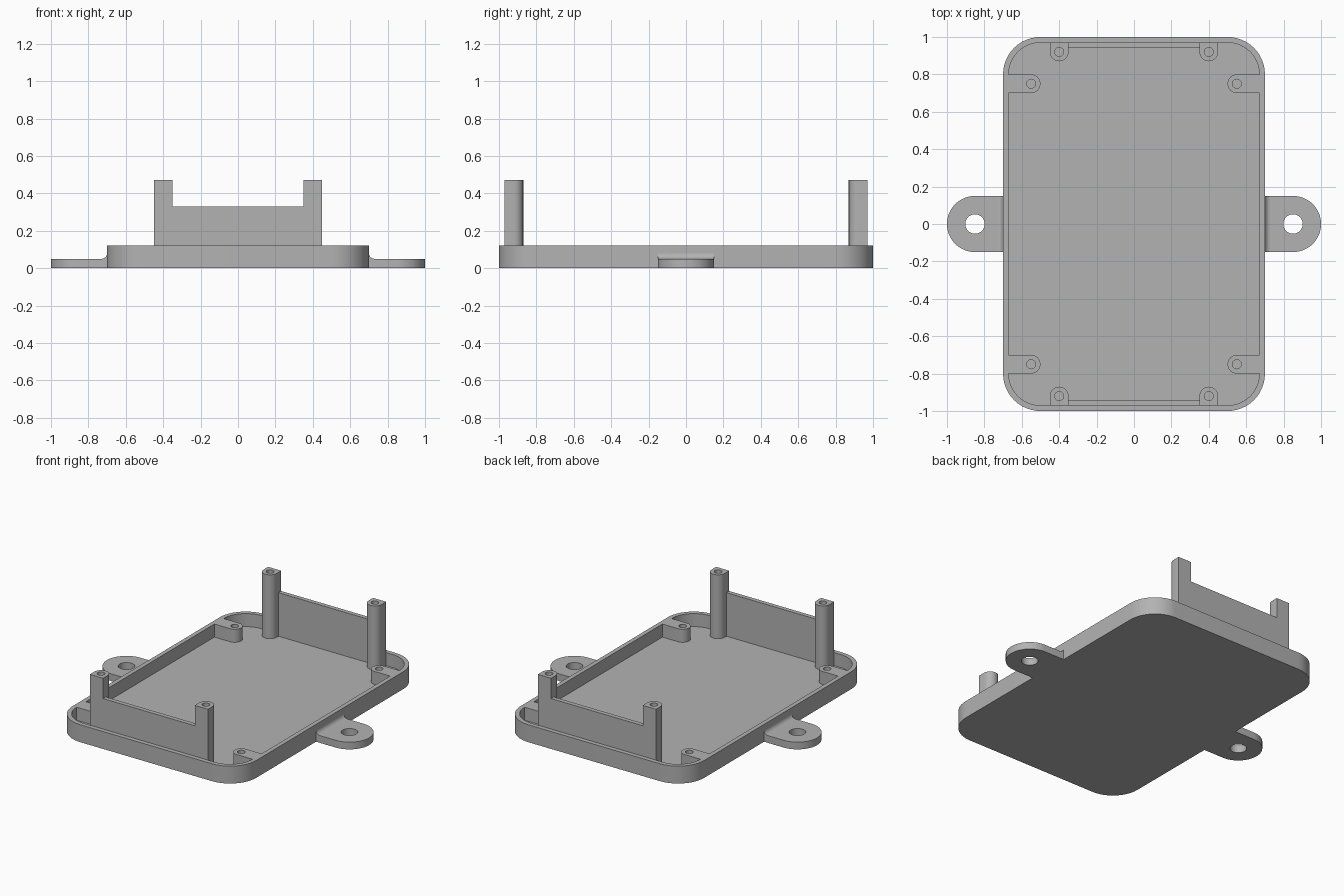
import bpy, bmesh
from math import sin, cos, pi

if "Cube" in bpy.data.objects:
    bpy.data.objects.remove(bpy.data.objects["Cube"])

GREY = bpy.data.materials.new("plain grey")
GREY.use_nodes = True
GREY.diffuse_color = (0.45, 0.45, 0.45, 1)
GREY.node_tree.nodes["Principled BSDF"].inputs["Base Color"].default_value = (0.45, 0.45, 0.45, 1)


def arc(cx, cy, r, start, end, steps=12):
    angles = [start + (end - start) * i / steps for i in range(steps + 1)]
    return [(cx + r * cos(a), cy + r * sin(a)) for a in angles]


def rounded_rect(hx, hy, r):
    x, y = hx - r, hy - r
    return (arc(x, y, r, 0, pi / 2) + arc(-x, y, r, pi / 2, pi)
            + arc(-x, -y, r, pi, 1.5 * pi) + arc(x, -y, r, 1.5 * pi, 2 * pi))


def prism(name, outline, low, high, axis="z"):
    """Extrude a closed outline along z, or an x-z outline along y."""
    bm = bmesh.new()
    place = (lambda a, b: (a, b, low)) if axis == "z" else (lambda a, b: (a, low, b))
    face = bm.faces.new([bm.verts.new(place(a, b)) for a, b in outline])
    moved = bmesh.ops.extrude_face_region(bm, geom=[face])["geom"]
    shift = (0, 0, high - low) if axis == "z" else (0, high - low, 0)
    bmesh.ops.translate(bm, vec=shift, verts=[v for v in moved if isinstance(v, bmesh.types.BMVert)])
    bmesh.ops.recalc_face_normals(bm, faces=bm.faces)
    mesh = bpy.data.meshes.new(name)
    bm.to_mesh(mesh)
    bm.free()
    mesh.materials.append(GREY)
    obj = bpy.data.objects.new(name, mesh)
    bpy.context.collection.objects.link(obj)
    return obj


def activate(obj):
    bpy.ops.object.select_all(action="DESELECT")
    obj.select_set(True)
    bpy.context.view_layer.objects.active = obj


def cut(obj, outline, low, high):
    cutter = prism("cutter", outline, low, high)
    cutter.hide_render = True
    mod = obj.modifiers.new("cut", "BOOLEAN")
    mod.operation, mod.solver, mod.object = "DIFFERENCE", "EXACT", cutter
    activate(obj)
    bpy.ops.object.modifier_apply(modifier=mod.name)
    bpy.data.objects.remove(cutter)


def finish(obj, mirror_x=False, mirror_y=False):
    activate(obj)
    if mirror_x or mirror_y:
        mod = obj.modifiers.new("mirror", "MIRROR")
        mod.use_axis = (mirror_x, mirror_y, False)
        mod.use_mirror_merge = False
        bpy.ops.object.modifier_apply(modifier=mod.name)
    bpy.ops.object.shade_smooth_by_angle()


def circle(x, y, r):
    return arc(x, y, r, 0, 2 * pi, 32)[:-1]


FLOOR, RIM, PANEL_TOP, POST_TOP, LUG_TOP = 0.03, 0.12, 0.33, 0.47, 0.05

# Open tray with rounded corners
tray = prism("tray", rounded_rect(0.7, 1, 0.2), 0, RIM)
cut(tray, rounded_rect(0.67, 0.97, 0.17), FLOOR, RIM + 0.1)
finish(tray)

# Low screw bosses growing out of the long walls
bosses = prism("screw_bosses", [(0.67, 0.7), (0.67, 0.8)] + arc(0.55, 0.75, 0.05, pi / 2, 1.5 * pi), FLOOR, RIM)
cut(bosses, circle(0.55, 0.75, 0.024), FLOOR + 0.005, RIM + 0.1)
finish(bosses, True, True)

# Tall screw posts at both ends
posts = prism("screw_posts", [(0.45, 0.97), (0.35, 0.97)] + arc(0.4, 0.92, 0.05, pi, 2 * pi), FLOOR, POST_TOP)
cut(posts, circle(0.4, 0.92, 0.024), RIM, POST_TOP + 0.1)
finish(posts, True, True)

# Thin panels between the posts
panels = prism("end_panels", [(-0.35, 0.94), (0.35, 0.94), (0.35, 0.97), (-0.35, 0.97)], FLOOR, PANEL_TOP)
finish(panels, mirror_y=True)

# Mounting lugs with a hole, and a concave fillet up the tray side
lugs = prism("mounting_lugs", [(0.7, 0.15), (0.7, -0.15)] + arc(0.85, 0, 0.15, -pi / 2, pi / 2, 32), 0, LUG_TOP)
cut(lugs, circle(0.85, 0, 0.052), -0.1, LUG_TOP + 0.1)
finish(lugs, mirror_x=True)

fillets = prism("lug_fillets", [(0.7, LUG_TOP)] + arc(0.73, LUG_TOP + 0.03, 0.03, 1.5 * pi, pi, 8), -0.15, 0.15, "y")
finish(fillets, mirror_x=True)
